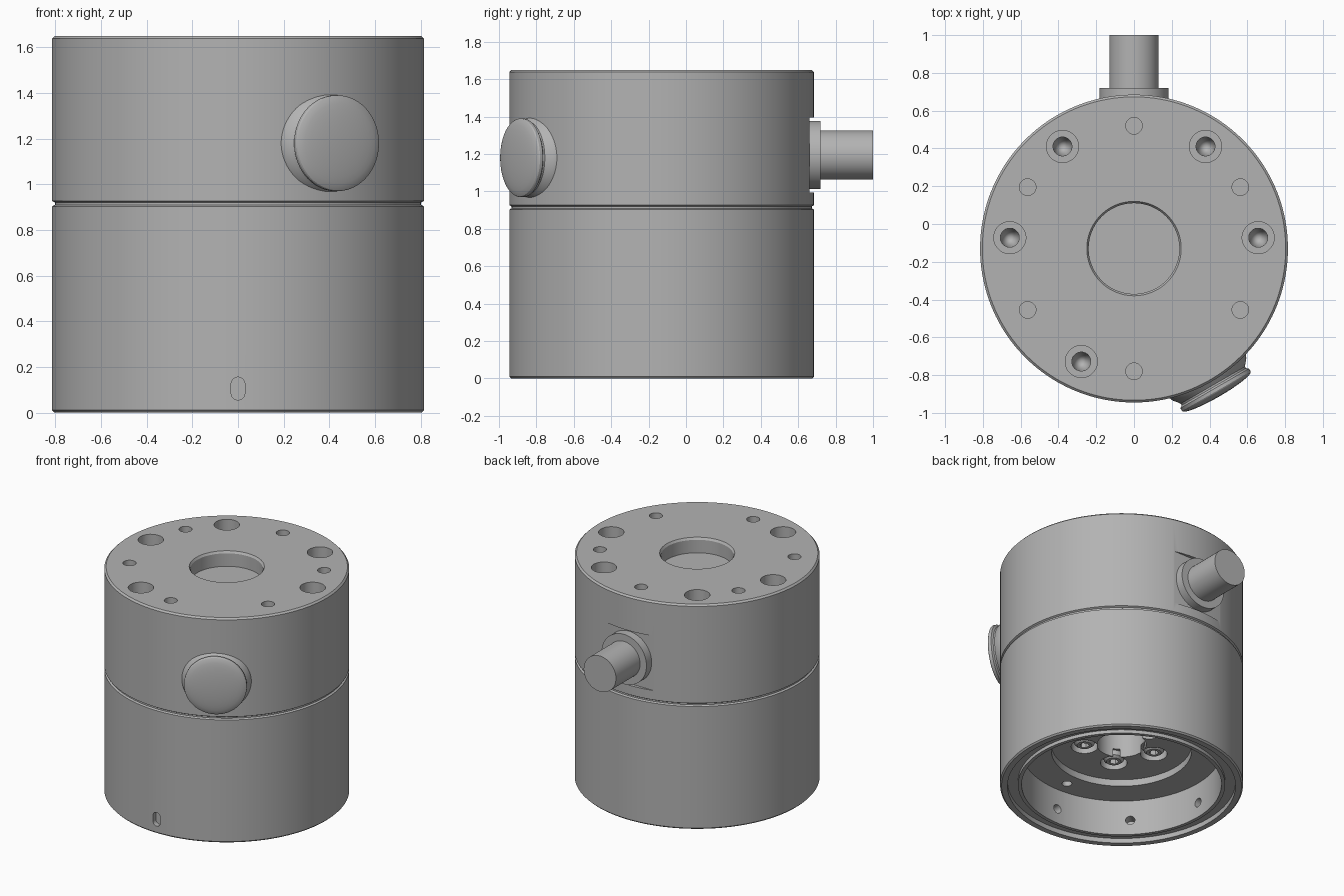
import bpy, bmesh
from math import sin, cos, pi, radians
from mathutils import Matrix, Vector

cube = bpy.data.objects.get("Cube")
if cube:
    bpy.data.objects.remove(cube)

CY = -0.13   # y of the main axis
R = 0.815    # housing radius

metal = bpy.data.materials.new("satin grey metal")
metal.use_nodes = True
GREY = (0.45, 0.45, 0.45, 1)
metal.diffuse_color = GREY
metal.node_tree.nodes["Principled BSDF"].inputs["Base Color"].default_value = GREY


def lathe(bm, profile, matrix, seg=32, stretch=0):
    """Spin (radius, height) points, starting and ending on the axis."""
    rings = []
    for r, h in profile:
        if r == 0:
            rings.append([bm.verts.new(matrix @ Vector((0, 0, h)))] * seg)
            continue
        ring = []
        for i in range(seg):
            a = 2 * pi * (i + 0.5) / seg
            y = r * sin(a)
            y += stretch if y > 0 else -stretch
            ring.append(bm.verts.new(matrix @ Vector((r * cos(a), y, h))))
        rings.append(ring)
    for a, b in zip(rings, rings[1:]):
        for i in range(seg):
            j = (i + 1) % seg
            corners = dict.fromkeys((a[i], a[j], b[j], b[i]))
            bm.faces.new(list(corners))


def finish(name, bm):
    bmesh.ops.recalc_face_normals(bm, faces=bm.faces)
    mesh = bpy.data.meshes.new(name)
    bm.to_mesh(mesh)
    bm.free()
    mesh.materials.append(metal)
    ob = bpy.data.objects.new(name, mesh)
    bpy.context.collection.objects.link(ob)
    return ob


def select(ob):
    bpy.ops.object.select_all(action='DESELECT')
    ob.select_set(True)
    bpy.context.view_layer.objects.active = ob


def smooth(ob):
    select(ob)
    bpy.ops.object.shade_smooth_by_angle(angle=radians(30))


def turned(name, profile, matrix, seg=64):
    bm = bmesh.new()
    lathe(bm, profile, matrix, seg)
    return finish(name, bm)


def cut(ob, bm):
    cutter = finish("cutter", bm)
    cutter.hide_render = True
    mod = ob.modifiers.new("holes", 'BOOLEAN')
    mod.object = cutter
    mod.solver = 'EXACT'
    select(ob)
    bpy.ops.object.modifier_apply(modifier=mod.name)
    bpy.data.objects.remove(cutter)


def polar(angle, radius, z):
    a = radians(angle)
    return Matrix.Translation((radius * cos(a), CY + radius * sin(a), z))


def outward(angle, z):
    """Local z points away from the main axis, local y points up."""
    a = radians(angle)
    turn = Vector((cos(a), sin(a), 0)).to_track_quat('Z', 'Y')
    return Matrix.Translation((0, CY, z)) @ turn.to_matrix().to_4x4()


def plug(r, low, high):
    return [(0, low), (r, low), (r, high), (0, high)]


axis = polar(0, 0, 0)

# Upper housing, with a chamfered top edge and blind centre recess
upper = turned("upper_housing", [
    (0, 0.915), (R - 0.012, 0.915), (R - 0.012, 0.92), (R, 0.927), (R, 1.638),
    (R - 0.012, 1.65), (0.25, 1.65), (0.24, 1.635), (0.24, 1.54), (0, 1.54)], axis, 160)
bm = bmesh.new()
for i in range(6):                       # threaded holes
    lathe(bm, plug(0.044, 1.5, 1.7), polar(30 + 60 * i, 0.65, 0))
for angle in (5, 55, 125, 175, 245):     # counterbored bolt holes
    lathe(bm, [(0, 1.36), (0.035, 1.4), (0.05, 1.47), (0.05, 1.5), (0.085, 1.5),
               (0.085, 1.7), (0, 1.7)], polar(angle, 0.66, 0))
# Flat seat behind the cable flange
seat = Matrix.Translation((0, 0.76, 1.195)) @ Matrix.Diagonal((0.6, 0.2, 0.4, 1))
bmesh.ops.create_cube(bm, size=1, matrix=seat)
cut(upper, bm)
smooth(upper)

# Lower housing, open underneath with a seal groove and stepped cavity
lower = turned("lower_housing", [
    (0, 0.915), (R - 0.012, 0.915), (R - 0.012, 0.91), (R, 0.903), (R, 0.01),
    (R - 0.01, 0), (0.765, 0), (0.765, 0.035), (0.695, 0.035), (0.695, 0.01),
    (0.67, 0.01), (0.67, 0.27), (0.47, 0.27), (0.47, 0.32), (0.165, 0.32),
    (0.165, 0.7), (0, 0.7)], axis, 160)
bm = bmesh.new()
lathe(bm, plug(0.03, 0.78, 0.9), outward(270, 0.105), stretch=0.02)   # front slot
for i in range(8):                                                    # wall holes
    lathe(bm, plug(0.032, 0.6, 0.74), outward(45 * i, 0.12), 24)
lathe(bm, plug(0.033, 0.2, 0.36), polar(270, 0.57, 0), 24)            # floor hole
SCREWS = [26 + 72 * i for i in range(5)]
for angle in SCREWS:
    lathe(bm, plug(0.09, 0.25, 0.38), polar(angle, 0.25, 0))
cut(lower, bm)
smooth(lower)

# Socket screws in the cavity
for n, angle in enumerate(SCREWS):
    place = polar(angle, 0.25, 0)
    screw = turned(f"cavity_screw_{n + 1}", [
        (0, 0.39), (0.068, 0.39), (0.068, 0.345), (0.05, 0.33), (0, 0.33)], place, 32)
    bm = bmesh.new()
    lathe(bm, plug(0.032, 0.3, 0.365), place, 6)
    cut(screw, bm)
    smooth(screw)

# Domed side cap on a flared neck
dome = [(0.21 * cos(t), 0.872 + 0.032 * sin(t)) for t in (pi / 2 * i / 8 for i in range(8))]
smooth(turned("side_cap", [
    (0, 0.7), (0.245, 0.7), (0.235, 0.775), (0.225, 0.8), (0.208, 0.82), (0.197, 0.835),
    (0.197, 0.845), (0.21, 0.855)] + dome + [(0, 0.904)], outward(-60, 1.18)))

# Cable gland at the back
back = outward(90, 1.195)
smooth(turned("cable_flange", plug(0.183, 0.77, 0.85), back))
smooth(turned("cable_stub", plug(0.131, 0.8, 1.13), back))
